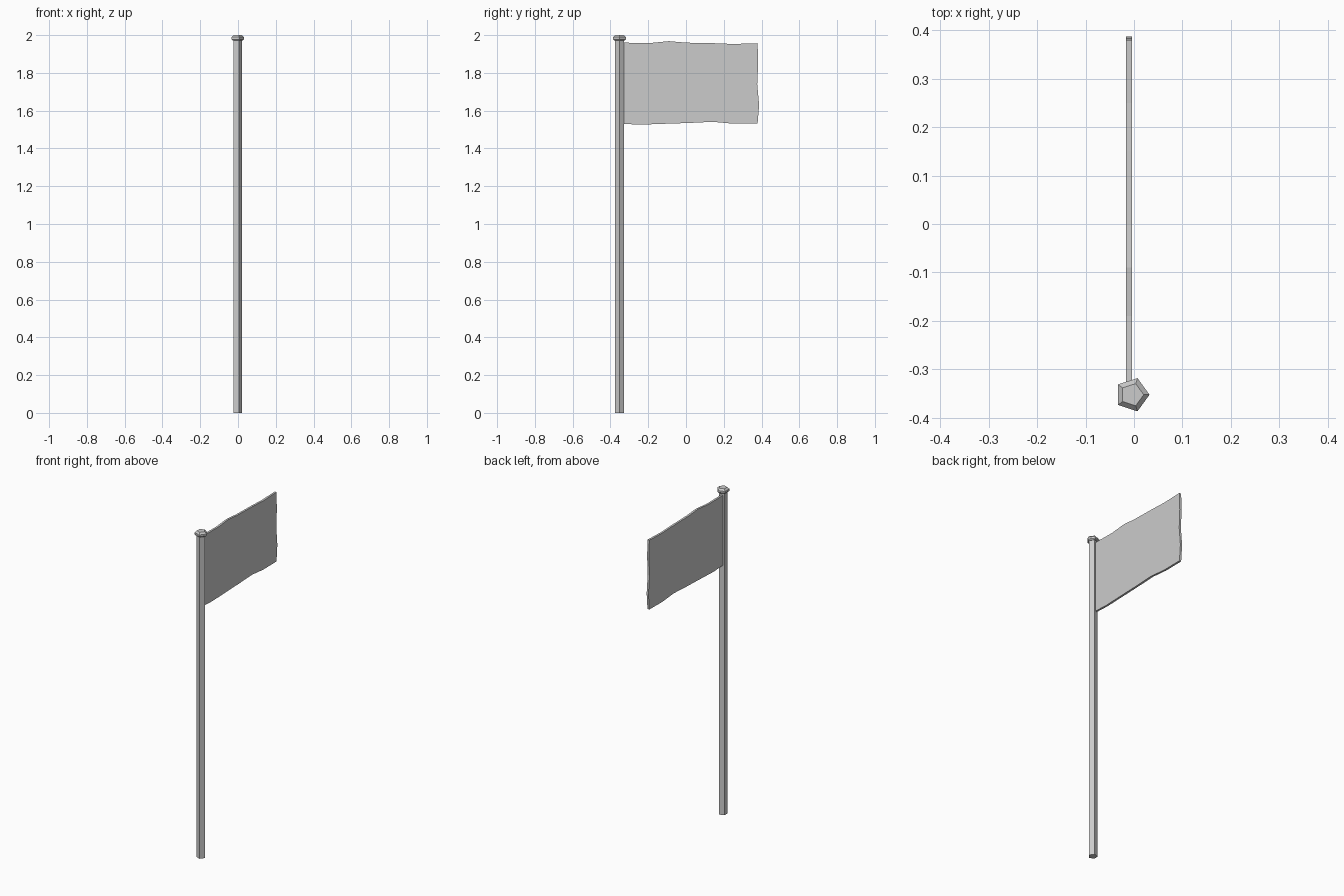
import bpy, bmesh, math

if "Cube" in bpy.data.objects:
    bpy.data.objects.remove(bpy.data.objects["Cube"])

CX, CY = -0.004, -0.352   # pole axis


def add_object(name, bm):
    bmesh.ops.recalc_face_normals(bm, faces=bm.faces[:])
    mesh = bpy.data.meshes.new(name)
    bm.to_mesh(mesh)
    bm.free()
    obj = bpy.data.objects.new(name, mesh)
    bpy.context.collection.objects.link(obj)
    return obj


def pentagon_stack(name, levels):
    """Five-sided solid lofted through (radius, z) levels."""
    bm = bmesh.new()
    rings = []
    for r, z in levels:
        rings.append([bm.verts.new((CX + r * math.cos(math.tau * i / 5),
                                    CY + r * math.sin(math.tau * i / 5), z))
                      for i in range(5)])
    for a, b in zip(rings, rings[1:]):
        for i in range(5):
            j = (i + 1) % 5
            bm.faces.new((a[i], a[j], b[j], b[i]))
    bm.faces.new(rings[0][::-1])
    bm.faces.new(rings[-1])
    return add_object(name, bm)


# Pole and its bevelled cap
pentagon_stack("pole", [(0.026, 0.0), (0.026, 1.975)])
pentagon_stack("pole_cap", [(0.030, 1.972), (0.036, 1.978), (0.036, 1.989), (0.024, 2.0)])

# Flag: ragged outline in the YZ plane, extruded to a thin slab
outline = [
    (-0.335, 1.530), (-0.24, 1.526), (-0.13, 1.530), (0.02, 1.535), (0.14, 1.541),
    (0.25, 1.531), (0.379, 1.532),
    (0.387, 1.63), (0.377, 1.74), (0.382, 1.85), (0.379, 1.957),
    (0.25, 1.953), (0.15, 1.957), (0.0, 1.960), (-0.09, 1.968), (-0.19, 1.958),
    (-0.335, 1.960),
]
bm = bmesh.new()
face = bm.faces.new([bm.verts.new((-0.0165, y, z)) for y, z in outline])
ext = bmesh.ops.extrude_face_region(bm, geom=[face], use_keep_orig=True)
bmesh.ops.translate(bm, vec=(0.0125, 0, 0),
                    verts=[v for v in ext["geom"] if isinstance(v, bmesh.types.BMVert)])
add_object("flag", bm)
